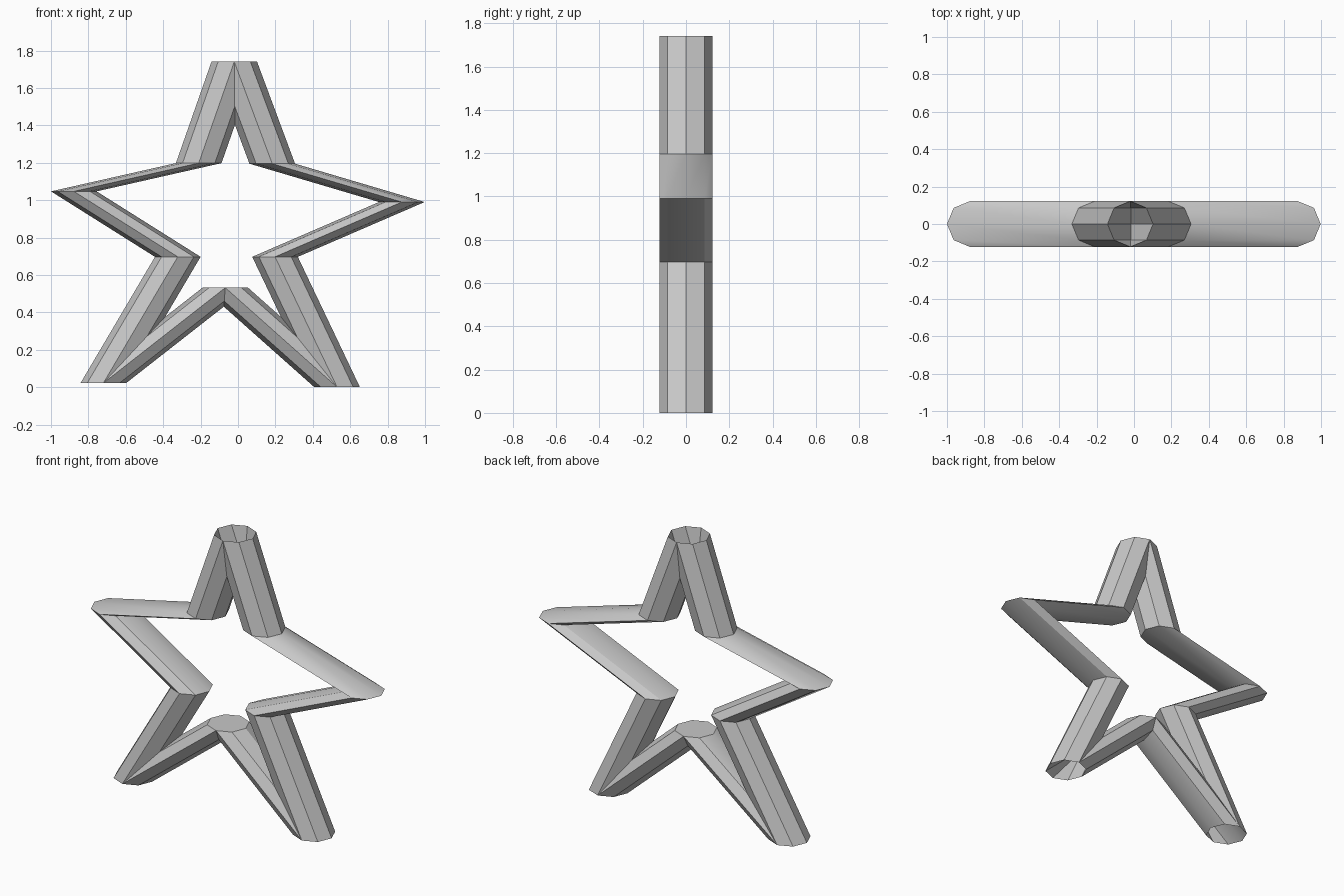
import bpy, bmesh, math

cube = bpy.data.objects.get("Cube")
if cube:
    bpy.data.objects.remove(cube, do_unlink=True)

SIDES = 8
RADIUS = 0.122

# One plain grey material for the whole star
grey = bpy.data.materials.new("plain_grey")
grey.use_nodes = True
GREY = (0.58, 0.58, 0.58, 1.0)
grey.diffuse_color = GREY
grey.node_tree.nodes["Principled BSDF"].inputs["Base Color"].default_value = GREY


def ring(bm, centre):
    """Horizontal octagon of vertices around an (x, z) point."""
    x, z = centre
    angles = [2 * math.pi * i / SIDES for i in range(SIDES)]
    return [bm.verts.new((x + RADIUS * math.cos(a), RADIUS * math.sin(a), z))
            for a in angles]


def finish(bm, name):
    mesh = bpy.data.meshes.new(name)
    bm.to_mesh(mesh)
    bm.free()
    mesh.materials.append(grey)
    obj = bpy.data.objects.new(name, mesh)
    bpy.context.collection.objects.link(obj)
    bpy.ops.object.select_all(action='DESELECT')
    obj.select_set(True)
    bpy.context.view_layer.objects.active = obj
    bpy.ops.object.shade_smooth_by_angle(angle=math.radians(30))
    return obj


def tube(name, a, b):
    """Open slanted tube whose two ends stay level."""
    low, high = sorted((a, b), key=lambda p: p[1])
    bm = bmesh.new()
    r0, r1 = ring(bm, low), ring(bm, high)
    for i in range(SIDES):
        j = (i + 1) % SIDES
        bm.faces.new((r0[i], r0[j], r1[j], r1[i]))
    finish(bm, name)


# Corners of the star outline, as (x, z)
top = (-0.02, 1.745)
left_shoulder, right_shoulder = (0.183, 1.2), (-0.21, 1.203)
left_tip, right_tip = (0.876, 0.995), (-0.878, 1.052)
left_waist, right_waist = (0.198, 0.702), (-0.322, 0.702)
left_foot, right_foot = (0.53, 0.005), (-0.72, 0.027)
crotch = (-0.068, 0.537)

# The five tubes on each side
for side, corners in (
        ("left", (top, left_shoulder, left_tip, left_waist, left_foot, crotch)),
        ("right", (top, right_shoulder, right_tip, right_waist, right_foot, crotch))):
    parts = ("top_arm", "upper_side_arm", "lower_side_arm", "outer_leg", "inner_leg")
    for part, a, b in zip(parts, corners, corners[1:]):
        tube(f"{side}_{part}", a, b)

# Flat lid where the inner legs meet
bm = bmesh.new()
bm.faces.new(ring(bm, crotch))
finish(bm, "crotch_lid")

# Stand exactly on the ground
for obj in bpy.context.collection.objects:
    if obj.type == 'MESH' and grey.name in obj.data.materials:
        obj.location.z = -left_foot[1]
